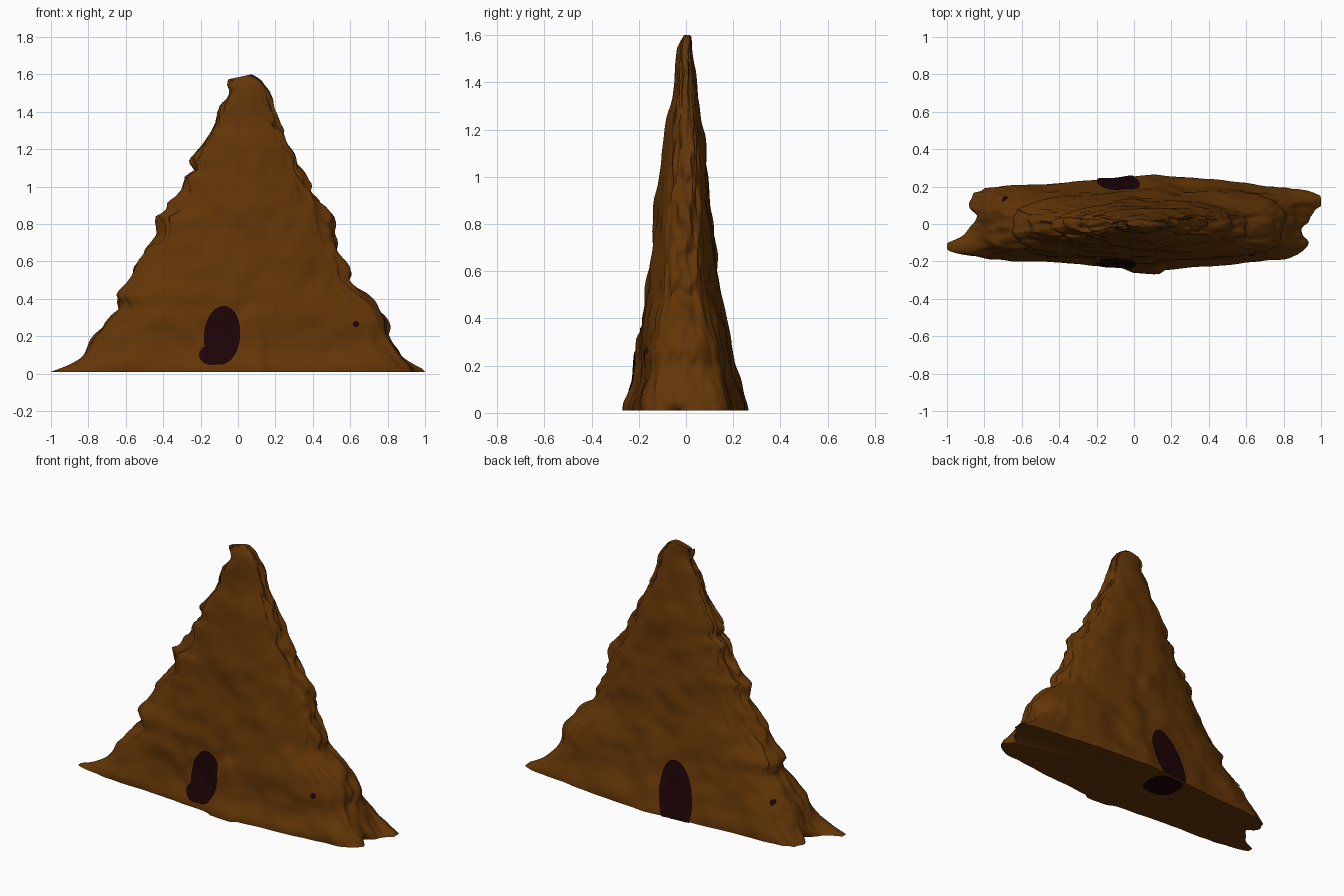
import bpy, bmesh, math
from mathutils import Vector, noise

if "Cube" in bpy.data.objects:
    bpy.data.objects.remove(bpy.data.objects["Cube"])


def material(name, colour):
    mat = bpy.data.materials.new(name)
    mat.use_nodes = True
    mat.diffuse_color = (*colour, 1)
    bsdf = mat.node_tree.nodes["Principled BSDF"]
    bsdf.inputs["Base Color"].default_value = (*colour, 1)
    bsdf.inputs["Roughness"].default_value = 0.9
    return mat


earth = material("earth brown", (0.125, 0.036, 0.002))
hollow = material("dark hollow", (0.012, 0.001, 0.002))

# Outline of the mound: height, left edge, right edge
WIDTH = [(0, -.91, .95), (.04, -.87, .92), (.08, -.83, .88), (.2, -.77, .8),
         (.27, -.71, .79), (.35, -.63, .75), (.42, -.66, .68), (.48, -.6, .62),
         (.63, -.49, .57), (.74, -.42, .52), (.84, -.42, .49), (.87, -.36, .46),
         (.96, -.31, .41), (1.05, -.3, .36), (1.09, -.24, .33), (1.15, -.25, .32),
         (1.3, -.15, .24), (1.33, -.12, .21), (1.44, -.1, .18), (1.52, -.04, .16),
         (1.57, -.05, .12), (1.6, -.04, .07)]
# Thickness of the mound: height, front, back
DEPTH = [(0, -.25, .265), (.04, -.25, .26), (.13, -.212, .225), (.2, -.2, .205),
         (.4, -.182, .167), (.6, -.155, .13), (.8, -.13, .11), (1, -.108, .092),
         (1.25, -.078, .065), (1.4, -.048, .046), (1.55, -.035, .022), (1.6, -.01, .022)]
TOP, BASE = 1.6, 0.01


def lookup(table, z):
    for a, b in zip(table, table[1:]):
        if z <= b[0]:
            f = (z - a[0]) / (b[0] - a[0])
            return [p + (q - p) * f for p, q in zip(a[1:], b[1:])]
    return table[-1][1:]


def lumps(x, y, z, size):
    return noise.noise(Vector((x, y, z)) / size)


def relief(x, z, side):
    """Outward lumps on the broad faces, with a raised arch at the front."""
    out = 0.016 * lumps(x, side * 3, z, 0.2) + 0.01 * lumps(x, side * 5, z, 0.09)
    out *= min(1, 0.3 + z / 0.1) * min(1, 0.3 + (TOP - z))
    if side < 0:
        arch = ((x - 0.06) / 0.1) ** 2 + (z / 0.37) ** 2
        out += 0.02 * min(1, max(0, (1 - arch) * 4))
    return out


def mound_point(angle, z):
    left, right = lookup(WIDTH, z)
    front, back = lookup(DEPTH, z)
    boxy = max(0, 1 - z / 0.5)
    n = 2.2 + 3.5 * boxy
    c, s = math.cos(angle), math.sin(angle)
    r = (abs(c) ** n + abs(s) ** n) ** (-1 / n)
    t, u = r * c, r * s
    side = 1 if u > 0 else -1
    x = (left + right) / 2 + (right - left) / 2 * t
    y = u * (back if u > 0 else -front)
    y *= 1 - 0.2 * boxy * min(1, abs(t - 0.1) / 0.65)
    y += u * relief(x, z, side)
    # craggy ledges on the narrow ends
    end = abs(t) ** 6
    crag = lumps(t * 2, y * 1.2, z, 0.12) + 0.6 * lumps(t, y * 1.5, z, 0.06)
    x += math.copysign(0.045, t) * end * crag * min(1, 0.4 + z) * min(1, 0.4 + TOP - z)
    y += 0.02 * end * lumps(t * 3, y, z, 0.12)
    # pointed feet and notches at ground level
    foot = math.exp(-z / 0.04) * abs(t) ** 8
    tip = -0.13 if t < 0 else 0.13
    spread = 0.18 if t < 0 else 0.13
    x += math.copysign(foot, t) * (spread * math.exp(-((y - tip) / 0.05) ** 2)
                                   - 0.08 * math.exp(-((y + tip / 4) / 0.04) ** 2))
    # sloping summit
    slope = max(0, (z - 1.4) / 0.2)
    height = z - 0.22 * slope * max(0, 0.07 - x)
    return Vector((max(-1, min(1, x)), y, height))


def surface_y(x, z, side):
    """Depth of the broad face under a given x and z."""
    lo, hi = (0, math.pi) if side > 0 else (-math.pi, 0)
    for _ in range(30):
        mid = (lo + hi) / 2
        if (mound_point(mid, z).x > x) == (side > 0):
            lo = mid
        else:
            hi = mid
    return mound_point(lo, z).y


def make_object(name, bm, mat, angle):
    mesh = bpy.data.meshes.new(name)
    bm.normal_update()
    bm.to_mesh(mesh)
    bm.free()
    obj = bpy.data.objects.new(name, mesh)
    bpy.context.collection.objects.link(obj)
    mesh.materials.append(mat)
    bpy.ops.object.select_all(action="DESELECT")
    obj.select_set(True)
    bpy.context.view_layer.objects.active = obj
    bpy.ops.object.shade_smooth_by_angle(angle=math.radians(angle))


def bridge(bm, lower, upper):
    for i in range(len(lower)):
        j = (i + 1) % len(lower)
        bm.faces.new((lower[i], lower[j], upper[j], upper[i]))


# Rock mound: stacked rings from the ground to the summit
SEGMENTS, LEVELS = 200, 90
bm = bmesh.new()
rings = []
for k in range(LEVELS + 1):
    z = BASE + (TOP - BASE) * k / LEVELS
    rings.append([bm.verts.new(mound_point(math.tau * i / SEGMENTS, z))
                  for i in range(SEGMENTS)])
for lower, upper in zip(rings, rings[1:]):
    bridge(bm, lower, upper)
bm.faces.new(reversed(rings[0]))
bm.faces.new(rings[-1])
make_object("mound", bm, earth, 60)


# Dark openings: thin plates draped over the broad faces
def opening(name, x, z, width, height, side, lean=0.0):
    bm = bmesh.new()
    rows = []
    for r in range(1, 9):
        row = []
        for i in range(40):
            a = math.tau * i / 40
            dz = height * r / 8 * math.sin(a)
            px = x + width * r / 8 * math.cos(a) + lean * dz
            pz = max(BASE, z + dz)
            row.append(bm.verts.new((px, surface_y(px, pz, side) + side * 0.008, pz)))
        rows.append(row)
    bm.faces.new(rows[0])
    for inner, outer in zip(rows, rows[1:]):
        bridge(bm, inner, outer)
    bmesh.ops.recalc_face_normals(bm, faces=bm.faces)
    bm.normal_update()
    if sum(f.normal.y for f in bm.faces) * side < 0:
        bmesh.ops.reverse_faces(bm, faces=bm.faces)
    make_object(name, bm, hollow, 60)


opening("front_opening", -0.085, 0.205, 0.097, 0.157, -1, 0.05)
opening("front_opening_foot", -0.138, 0.1, 0.07, 0.055, -1)
opening("back_opening", -0.085, 0.13, 0.11, 0.21, 1, 0.15)
opening("front_hole", 0.63, 0.265, 0.017, 0.016, -1)
opening("back_hole", -0.69, 0.23, 0.017, 0.016, 1)

# Dark patch where the back opening runs under the base, out to the rim
bm = bmesh.new()
bmesh.ops.create_circle(bm, cap_ends=True, segments=32, radius=1)
for v in bm.verts:
    x = -0.105 + 0.105 * v.co.x
    y = 0.14 + 0.11 * math.copysign(abs(v.co.y) ** 0.6, v.co.y)
    v.co = (x, min(y, surface_y(x, BASE, 1)), 0.003)
bmesh.ops.reverse_faces(bm, faces=bm.faces)
make_object("underside_patch", bm, hollow, 30)
